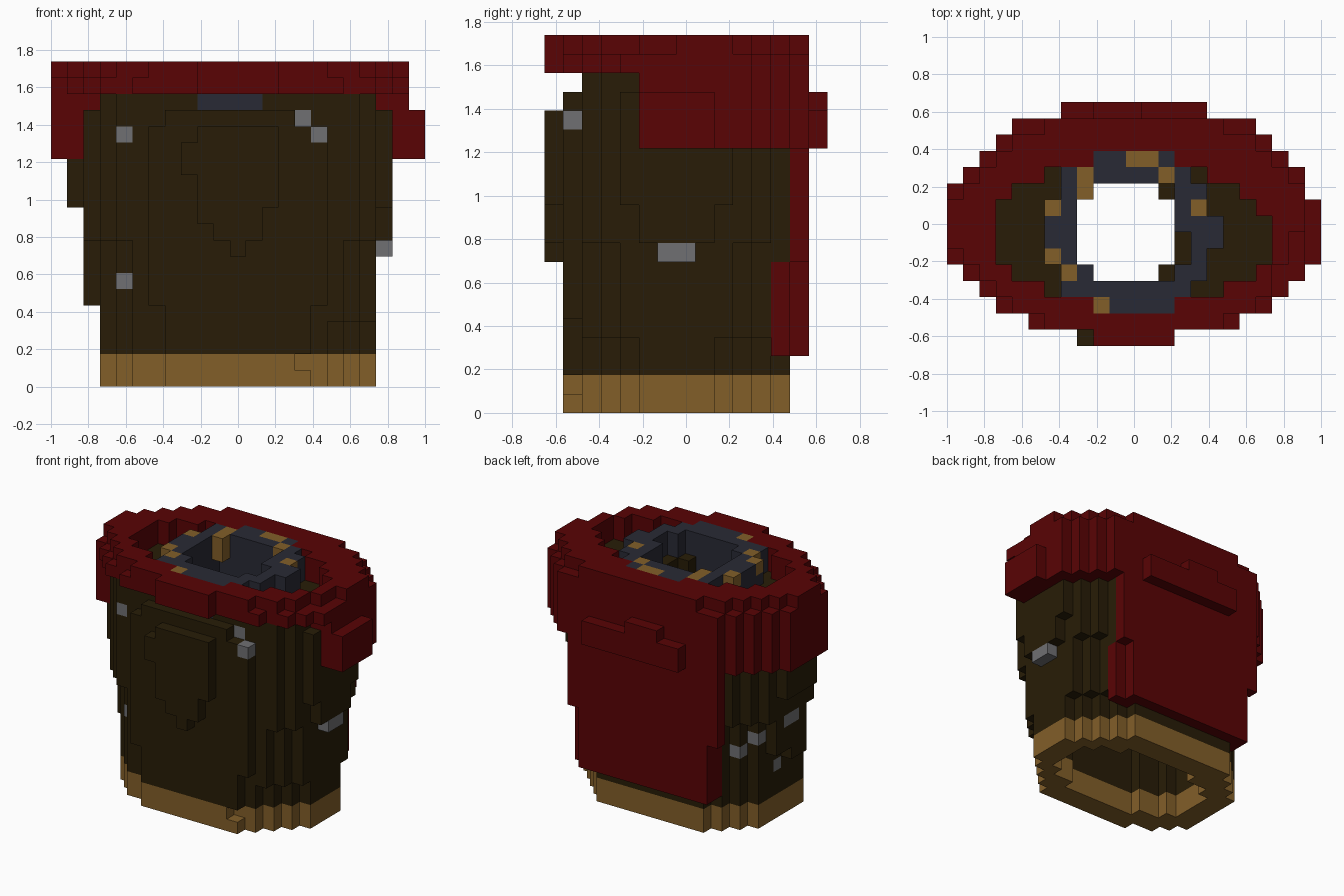
import bpy
import bmesh
from mathutils import Vector

cube = bpy.data.objects.get("Cube")
if cube:
    bpy.data.objects.remove(cube, do_unlink=True)

NX, NY = 23, 15
UNIT = 2 / NX
grid = {}  # (i, j, k) cell -> part name

COLOURS = {
    "dark_red": (0.1, 0.001, 0.0015),
    "dark_brown": (0.021, 0.012, 0.002),
    "tan": (0.225, 0.114, 0.022),
    "slate": (0.022, 0.023, 0.035),
    "grey": (0.16, 0.16, 0.17),
}
PARTS = {
    "hem": "tan",
    "coat_body": "dark_brown",
    "scarf": "dark_red",
    "back_cape": "dark_red",
    "neck_collar": "slate",
    "collar_beads": "tan",
    "studs": "grey",
}


def fill(part, i0, i1, j0, j1, k0, k1):
    """Fill a block of cells; part None carves it away."""
    for i in range(i0, i1):
        for j in range(j0, j1):
            for k in range(k0, k1):
                if part:
                    grid[i, j, k] = part
                else:
                    grid.pop((i, j, k), None)


def oval(part, first_row, widths, k0, k1, right=None):
    """Stack of rows, front to back; right gives other widths for the +x half."""
    for n, (w, r) in enumerate(zip(widths, right or widths)):
        fill(part, (NX - w) // 2, (NX + r) // 2, first_row + n, first_row + n + 1, k0, k1)


# Scarf: rounded upper roll, and drape round the sides and back
SCARF = [5, 13, 17, 19, 21] + [23] * 5 + [21, 19, 17, 15]
SCARF_TOP = [5, 11, 15, 17, 19, 21, 23, 23, 23, 21, 19, 17, 15, 11]
SCARF_TOP_RIGHT = [5, 11, 15, 17, 17, 19, 19, 21, 21, 21, 19, 17, 15, 11]
oval("scarf", 0, SCARF_TOP, 19, 20, SCARF_TOP_RIGHT)
oval("scarf", 0, SCARF, 18, 19)
oval("scarf", 5, SCARF[5:], 14, 18)
oval("scarf", 14, [9], 14, 16)
fill("scarf", 9, 12, 14, 15, 16, 17)
fill(None, 22, 23, 0, NY, 17, 20)
fill(None, 22, 23, 9, 10, 14, 17)
# opening inside the roll
oval(None, 2, [5, 11, 15, 17, 17, 17, 17, 15, 11, 5], 18, 20,
     [5, 11, 15, 17, 17, 17, 15, 13, 9, 5])

# Coat body, widening towards the shoulders
LOW = [9, 13, 15] + [17] * 6 + [15, 13, 11]
LOW_RIGHT = [9, 11, 13, 15] + [17] * 4 + [15, 13, 11, 9]
MID = [11, 13, 15] + [17] * 6 + [15, 13, 13]
HIGH = [11, 15, 17] + [19] * 6 + [17, 15, 13]
HIGH_RIGHT = [11, 15, 17, 17] + [19] * 4 + [17, 17, 15, 13]
oval("hem", 1, LOW, 0, 2, LOW_RIGHT)
fill(None, 15, 16, 1, 2, 1, 2)
oval("coat_body", 1, LOW, 2, 4, LOW_RIGHT)
oval("coat_body", 1, LOW, 4, 5)
oval("coat_body", 1, MID, 5, 9)
fill("coat_body", 2, 3, 5, 7, 5, 6)
fill("coat_body", 2, 3, 5, 9, 6, 9)
oval("coat_body", 1, HIGH, 9, 11, HIGH_RIGHT)
oval("coat_body", 1, HIGH, 11, 16)
oval("coat_body", 2, HIGH[1:], 16, 17)
fill("coat_body", 7, 15, 1, 2, 16, 17)
oval("coat_body", 2, [15] + [17] * 8 + [15, 13], 17, 18)
fill("coat_body", 1, 2, 5, 9, 11, 14)

# Chest panel tapering to a point
for k, (a, b) in enumerate([(11, 12), (10, 13), (9, 13), (9, 14), (9, 14),
                            (8, 14), (8, 14), (9, 14)], start=8):
    fill("coat_body", a, b, 0, 1, k, k + 1)

# Cape hanging down the back
fill("back_cape", 5, 18, 12, 13, 3, 8)
fill("back_cape", 5, 17, 13, 14, 3, 8)
fill("back_cape", 4, 18, 13, 14, 8, 14)

# Hollow inside
oval(None, 3, [7, 11, 13, 13, 13, 13, 11, 7], 0, 16)

# Standing collar
for j, (a, b) in enumerate([(9, 13), (7, 15), (7, 16), (6, 16), (6, 17),
                            (6, 17), (6, 16), (7, 16), (7, 15), (9, 14)], start=2):
    fill("neck_collar", a, b, j, j + 1, 16, 20)
fill("neck_collar", 13, 14, 2, 3, 18, 20)
fill(None, 8, 14, 4, 10, 16, 20)
for i, j in [(13, 4), (13, 9), (14, 5), (14, 6)]:
    fill("coat_body", i, i + 1, j, j + 1, 16, 18)
    fill(None, i, i + 1, j, j + 1, 18, 20)
fill("neck_collar", 8, 9, 4, 5, 16, 20)

# Beads on the collar
for i, j in [(11, 11), (12, 11), (13, 10), (8, 10), (8, 9), (15, 8),
             (6, 8), (6, 5), (7, 4), (9, 2)]:
    fill("collar_beads", i, i + 1, j, j + 1, 18 if j == 9 else 19, 20)

# Studs and side buckles
for i, j, k in [(4, 2, 15), (4, 3, 6), (15, 2, 16), (16, 1, 15),
                (20, 6, 8), (20, 7, 8), (2, 6, 8), (2, 7, 8),
                (3, 9, 7), (4, 10, 6), (3, 7, 4)]:
    grid[i, j, k] = "studs"


def make_material(name, rgb):
    mat = bpy.data.materials.new(name)
    mat.use_nodes = True
    colour = (*rgb, 1)
    mat.diffuse_color = colour
    shader = next(n for n in mat.node_tree.nodes if n.type == "BSDF_PRINCIPLED")
    shader.inputs["Base Color"].default_value = colour
    shader.inputs["Roughness"].default_value = 1
    shader.inputs["Specular IOR Level"].default_value = 0
    return mat


def build_part(name, material):
    """Mesh of the exposed cell faces of one part, with flat areas merged."""
    bm = bmesh.new()
    origin = Vector((-NX / 2, -NY / 2, 0))
    for cell, part in grid.items():
        if part != name:
            continue
        for axis in range(3):
            for sign in (-1, 1):
                normal = Vector((0, 0, 0))
                normal[axis] = sign
                if tuple(int(c + n) for c, n in zip(cell, normal)) in grid:
                    continue
                side = Vector((0, 0, 0))
                side[(axis + 1) % 3] = 1
                up = normal.cross(side)
                mid = Vector(cell) + origin + Vector((0.5, 0.5, 0.5)) + normal / 2
                corners = [mid + (side * a + up * b) / 2
                           for a, b in ((-1, -1), (1, -1), (1, 1), (-1, 1))]
                bm.faces.new([bm.verts.new(c * UNIT) for c in corners])
    bmesh.ops.remove_doubles(bm, verts=bm.verts, dist=UNIT / 100)
    bmesh.ops.dissolve_limit(bm, angle_limit=0.01, verts=bm.verts, edges=bm.edges)
    mesh = bpy.data.meshes.new(name)
    bm.to_mesh(mesh)
    bm.free()
    mesh.materials.append(material)
    bpy.context.scene.collection.objects.link(bpy.data.objects.new(name, mesh))


materials = {name: make_material(name, rgb) for name, rgb in COLOURS.items()}
for part_name, colour_name in PARTS.items():
    build_part(part_name, materials[colour_name])
